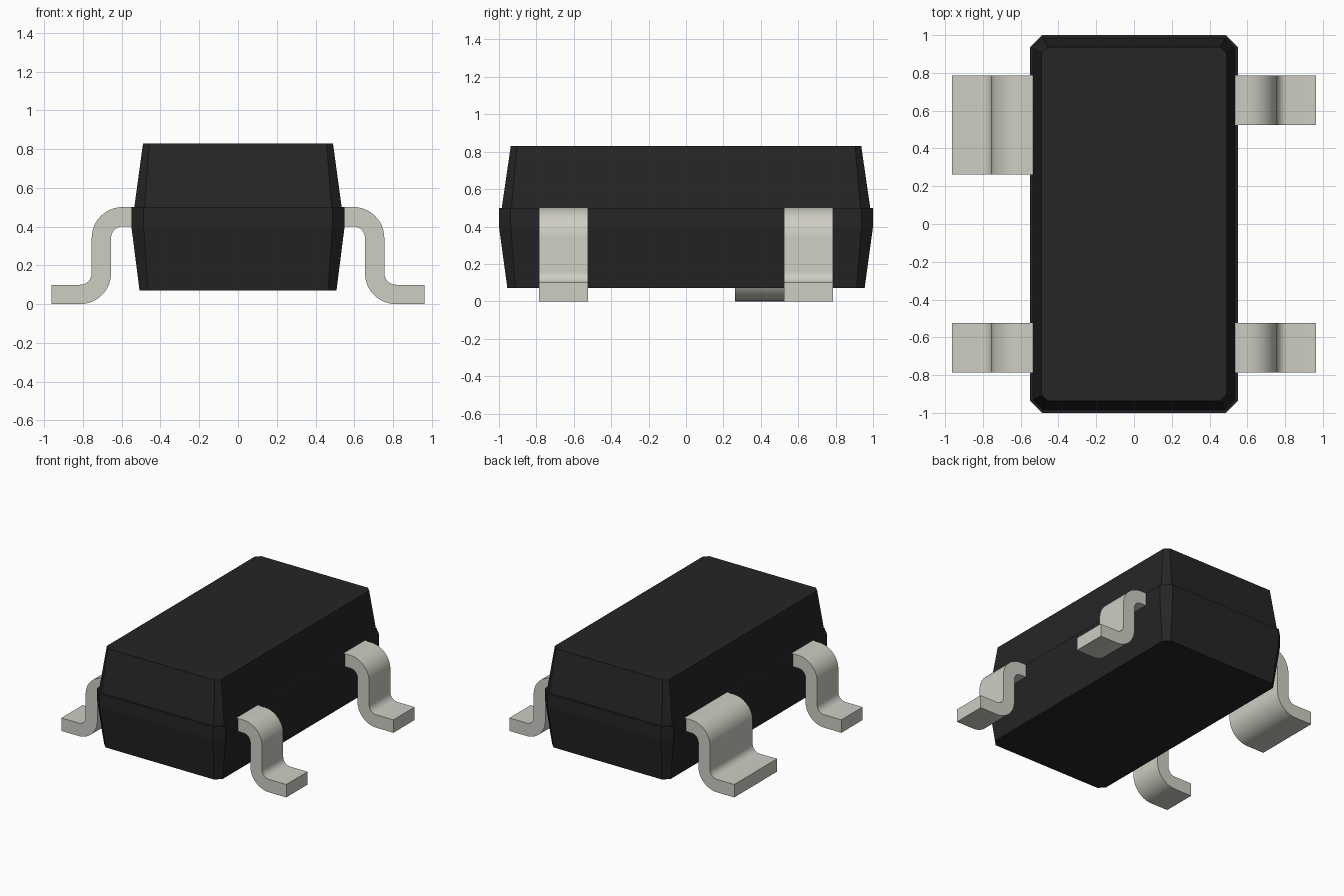
import bpy, bmesh, math

cube = bpy.data.objects.get("Cube")
if cube:
    bpy.data.objects.remove(cube, do_unlink=True)


def make_material(name, rgb, roughness):
    mat = bpy.data.materials.new(name)
    mat.use_nodes = True
    mat.diffuse_color = (*rgb, 1)
    bsdf = mat.node_tree.nodes["Principled BSDF"]
    bsdf.inputs["Base Color"].default_value = (*rgb, 1)
    bsdf.inputs["Roughness"].default_value = roughness
    return mat


black = make_material("black plastic", (0.0194, 0.0188, 0.0188), 0.6)
metal = make_material("pale grey metal", (0.62, 0.612, 0.545), 0.5)


def finish(name, bm, mat):
    bmesh.ops.recalc_face_normals(bm, faces=bm.faces)
    mesh = bpy.data.meshes.new(name)
    bm.to_mesh(mesh)
    bm.free()
    mesh.materials.append(mat)
    obj = bpy.data.objects.new(name, mesh)
    bpy.context.collection.objects.link(obj)
    return obj


def octagon(hx, hy, cut):
    """Rectangle outline with chamfered corners."""
    return [(hx, -hy + cut), (hx, hy - cut), (hx - cut, hy), (-hx + cut, hy),
            (-hx, hy - cut), (-hx, -hy + cut), (-hx + cut, -hy), (hx - cut, -hy)]


# Body: stacked chamfered sections with a rim step at the parting line
sections = [(0.07, 0.508, 0.955, 0.043), (0.40, 0.55, 1.0, 0.063),
            (0.50, 0.55, 1.0, 0.063), (0.50, 0.535, 0.985, 0.052),
            (0.83, 0.49, 0.937, 0.033)]
bm = bmesh.new()
rings = [[bm.verts.new((x, y, z)) for x, y in octagon(hx, hy, c)]
         for z, hx, hy, c in sections]
for low, high in zip(rings, rings[1:]):
    for i in range(8):
        j = (i + 1) % 8
        bm.faces.new((low[i], low[j], high[j], high[i]))
bm.faces.new(rings[0][::-1])
bm.faces.new(rings[-1])
finish("body", bm, black)


# Gull-wing lead profile in x and z
def arc(cx, cz, r, start, end, steps=12):
    angles = [math.radians(start + (end - start) * i / steps) for i in range(steps + 1)]
    return [(cx + r * math.cos(a), cz + r * math.sin(a)) for a in angles]


SHOULDER, HEEL = (0.595, 0.341), (0.815, 0.16)
profile = ([(0.50, 0.501)] + arc(*SHOULDER, 0.16, 90, 0)
           + arc(*HEEL, 0.06, 180, 270) + [(0.963, 0.10), (0.963, 0.0)]
           + arc(*HEEL, 0.16, 270, 180) + arc(*SHOULDER, 0.06, 0, 90)
           + [(0.50, 0.401)])


def lead(name, side, y0, y1):
    bm = bmesh.new()
    face = bm.faces.new([bm.verts.new((side * x, y0, z)) for x, z in profile])
    new = bmesh.ops.extrude_face_region(bm, geom=[face])["geom"]
    bmesh.ops.translate(bm, vec=(0, y1 - y0, 0),
                        verts=[v for v in new if isinstance(v, bmesh.types.BMVert)])
    obj = finish(name, bm, metal)
    bpy.ops.object.select_all(action="DESELECT")
    obj.select_set(True)
    bpy.context.view_layer.objects.active = obj
    bpy.ops.object.shade_smooth_by_angle(angle=math.radians(30))


# Three narrow leads and one wide lead
lead("front_left_lead", 1, -0.785, -0.525)
lead("back_left_lead", 1, 0.525, 0.785)
lead("front_right_lead", -1, -0.785, -0.525)
lead("back_right_wide_lead", -1, 0.263, 0.785)
